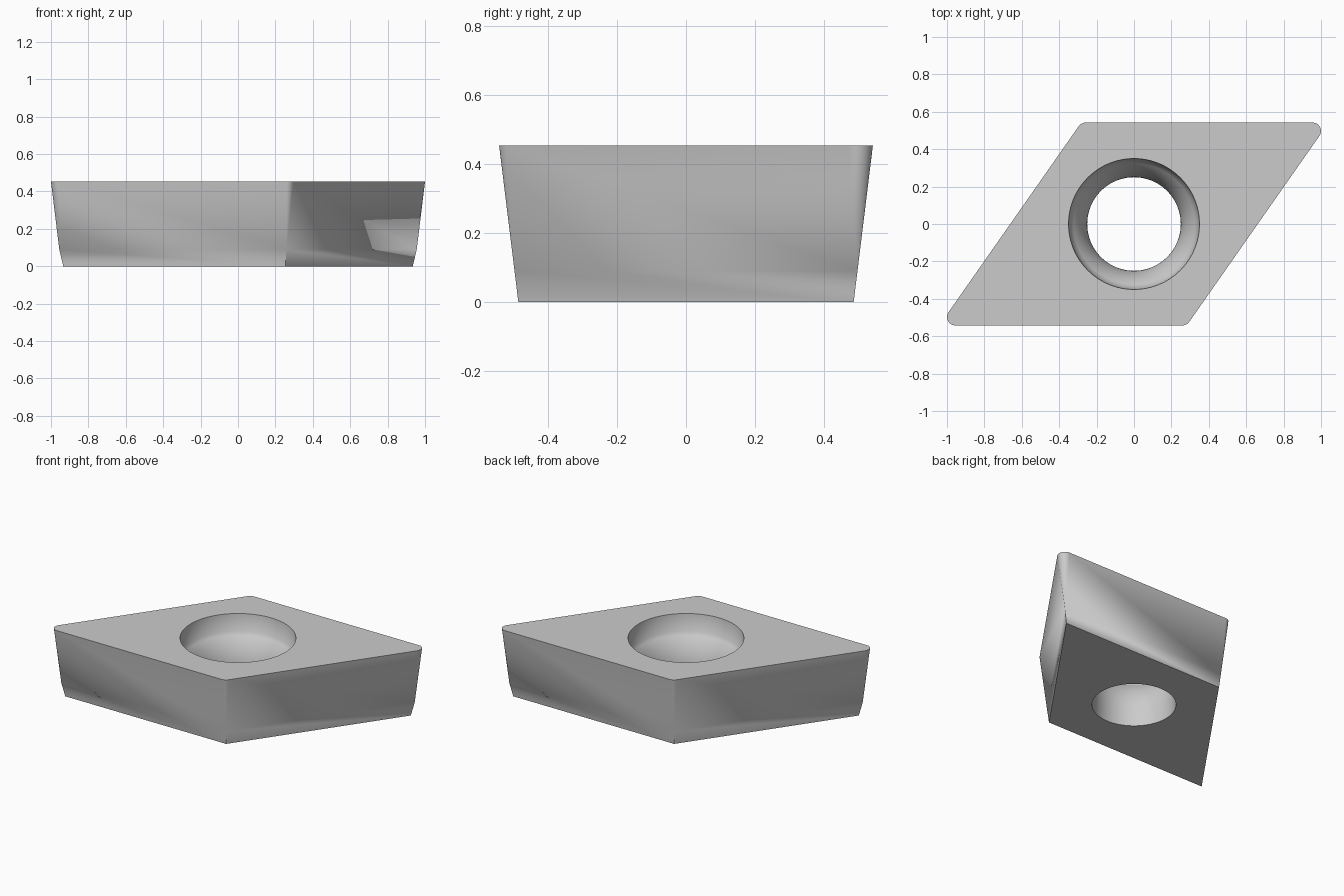
import bpy, bmesh
from math import sin, cos, tan, pi, radians

if "Cube" in bpy.data.objects:
    bpy.data.objects.remove(bpy.data.objects["Cube"])

HEIGHT, INRADIUS, NOSE = 0.453, 0.542, 0.0446
RELIEF = tan(radians(7))
ACUTE = radians(55)
SEG = 12      # segments per rounded corner
ROUND = 96    # segments around the hole


def rhombus(z):
    """Rounded rhombus outline at height z; it shrinks and sharpens downwards."""
    inset = (HEIGHT - z) * RELIEF
    rad = max(NOSE - inset, 0.0)
    d = INRADIUS - inset - rad
    half = d / sin(ACUTE)
    lean = d / tan(ACUTE)
    corners = [(half + lean, d, ACUTE - pi / 2, pi / 2),
               (lean - half, d, pi / 2, ACUTE + pi / 2),
               (-half - lean, -d, ACUTE + pi / 2, 3 * pi / 2),
               (half - lean, -d, 3 * pi / 2, ACUTE + 3 * pi / 2)]
    pts = []
    for cx, cy, a0, a1 in corners:
        for i in range(SEG + 1):
            a = a0 + (a1 - a0) * i / SEG
            pts.append((cx + rad * cos(a), cy + rad * sin(a), z))
    return pts


def circle(r, z):
    return [(r * cos(2 * pi * i / ROUND), r * sin(2 * pi * i / ROUND), z)
            for i in range(ROUND)]


def loft(bm, rings):
    """Skin consecutive closed rings with quads."""
    rows = [[bm.verts.new(p) for p in ring] for ring in rings]
    for a, b in zip(rows, rows[1:]):
        for i in range(len(a)):
            j = (i + 1) % len(a)
            bm.faces.new((a[i], a[j], b[j], b[i]))


bm = bmesh.new()

# relieved flanks: conical noses running out to sharp corners near the base
kink = HEIGHT - NOSE / RELIEF
loft(bm, [rhombus(z) for z in (HEIGHT, kink, 0.0)])

# screw hole: steep rim, convex countersink, straight bore
flare = 0.307
profile = [(0.35, HEIGHT)]
for i in range(10, -1, -1):
    t = radians(45) * i / 10
    profile.append((0.25 + flare * (1 - cos(t)), 0.12 + flare * sin(t)))
profile.append((0.25, 0.0))
loft(bm, [circle(r, z) for r, z in profile])

bmesh.ops.remove_doubles(bm, verts=bm.verts[:], dist=1e-5)

# flat top and bottom faces around the hole
for level in (HEIGHT, 0.0):
    edges = [e for e in bm.edges if e.is_boundary
             and all(abs(v.co.z - level) < 1e-4 for v in e.verts)]
    bmesh.ops.triangle_fill(bm, edges=edges, use_beauty=True)
bmesh.ops.recalc_face_normals(bm, faces=bm.faces[:])

mesh = bpy.data.meshes.new("cutting_insert")
bm.to_mesh(mesh)
bm.free()
insert = bpy.data.objects.new("cutting_insert", mesh)
bpy.context.collection.objects.link(insert)
bpy.context.view_layer.objects.active = insert
insert.select_set(True)
bpy.ops.object.shade_smooth_by_angle(angle=radians(45))
